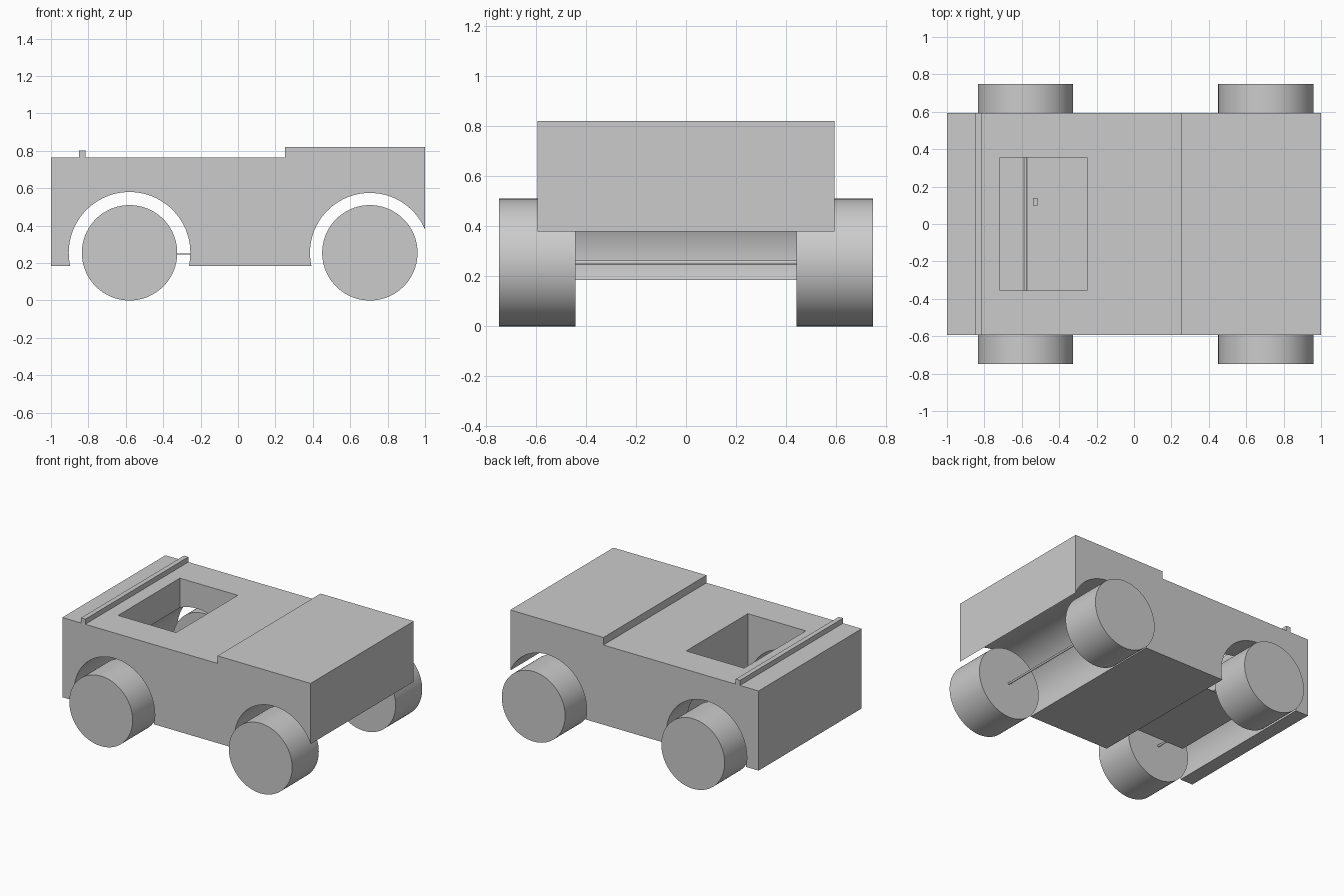
import bpy, bmesh, math

cube = bpy.data.objects.get("Cube")
if cube:
    bpy.data.objects.remove(cube, do_unlink=True)

grey = bpy.data.materials.new("plain_grey")
grey.use_nodes = True
grey.diffuse_color = (0.6, 0.6, 0.6, 1)
grey.node_tree.nodes["Principled BSDF"].inputs["Base Color"].default_value = grey.diffuse_color

FRONT_X, REAR_X, AXLE_Z = -0.58, 0.705, 0.255
HALF_WIDTH = 0.593


def add_object(name, bm, smooth=False):
    bmesh.ops.recalc_face_normals(bm, faces=bm.faces)
    mesh = bpy.data.meshes.new(name)
    bm.to_mesh(mesh)
    bm.free()
    obj = bpy.data.objects.new(name, mesh)
    bpy.context.collection.objects.link(obj)
    mesh.materials.append(grey)
    if smooth:
        smooth_object(obj)
    return obj


def smooth_object(obj):
    bpy.ops.object.select_all(action='DESELECT')
    obj.select_set(True)
    bpy.context.view_layer.objects.active = obj
    bpy.ops.object.shade_smooth_by_angle(angle=math.radians(30))


def prism(name, points, y0, y1, smooth=False):
    """Extrude an (x, z) outline along y."""
    bm = bmesh.new()
    face = bm.faces.new([bm.verts.new((x, y0, z)) for x, z in points])
    extruded = bmesh.ops.extrude_face_region(bm, geom=[face])["geom"]
    verts = [v for v in extruded if isinstance(v, bmesh.types.BMVert)]
    bmesh.ops.translate(bm, verts=verts, vec=(0, y1 - y0, 0))
    return add_object(name, bm, smooth)


def box(name, x0, x1, y0, y1, z0, z1):
    return prism(name, [(x0, z0), (x1, z0), (x1, z1), (x0, z1)], y0, y1)


def arc(x, z, radius, start, end, steps):
    angles = [start + (end - start) * i / steps for i in range(steps + 1)]
    return [(x + radius * math.cos(a), z + radius * math.sin(a)) for a in angles]


def cylinder(name, x, radius, y0, y1, sides):
    return prism(name, arc(x, AXLE_Z, radius, 0, math.tau, sides)[:-1], y0, y1, smooth=True)


# Body: stepped outline with both wheel arches running the full width
BOTTOM = 0.185
front_r, rear_r = 0.325, 0.32
dip = math.asin((AXLE_Z - BOTTOM) / front_r)
rear_dip = math.asin((AXLE_Z - BOTTOM) / rear_r)
rear_end = math.acos((1 - REAR_X) / rear_r)
outline = [(-1, 0.765), (-1, BOTTOM)]
outline += arc(FRONT_X, AXLE_Z, front_r, math.pi + dip, -dip, 64)
outline += arc(REAR_X, AXLE_Z, rear_r, math.pi + rear_dip, rear_end, 56)
outline += [(1, 0.82), (0.25, 0.82), (0.25, 0.765)]
body = prism("body", outline, -HALF_WIDTH, HALF_WIDTH)

# Cabin opening cut through the top into the front arch
cutter = box("cabin_cutter", -0.717, -0.25, -0.355, 0.355, 0.25, 1)
cutter.hide_render = True
cut = body.modifiers.new("cabin_opening", 'BOOLEAN')
cut.operation = 'DIFFERENCE'
cut.solver = 'EXACT'
cut.object = cutter
bpy.context.view_layer.objects.active = body
bpy.ops.object.modifier_apply(modifier=cut.name)
bpy.data.objects.remove(cutter, do_unlink=True)
smooth_object(body)

# Cabin floor with its small peg, and the ridge across the top
box("cabin_floor", -0.717, -0.25, -0.355, 0.355, 0.247, 0.251)
box("floor_peg", -0.54, -0.515, 0.1, 0.14, 0.251, 0.27)
box("top_ridge", -0.85, -0.815, -HALF_WIDTH, HALF_WIDTH, 0.76, 0.802)

# Wheels and axles
for place, x in (("front", FRONT_X), ("rear", REAR_X)):
    cylinder(place + "_axle", x, 0.008, -0.45, 0.45, 16)
    cylinder(place + "_wheel_right", x, 0.255, -0.748, -0.442, 96)
    cylinder(place + "_wheel_left", x, 0.255, 0.442, 0.748, 96)
